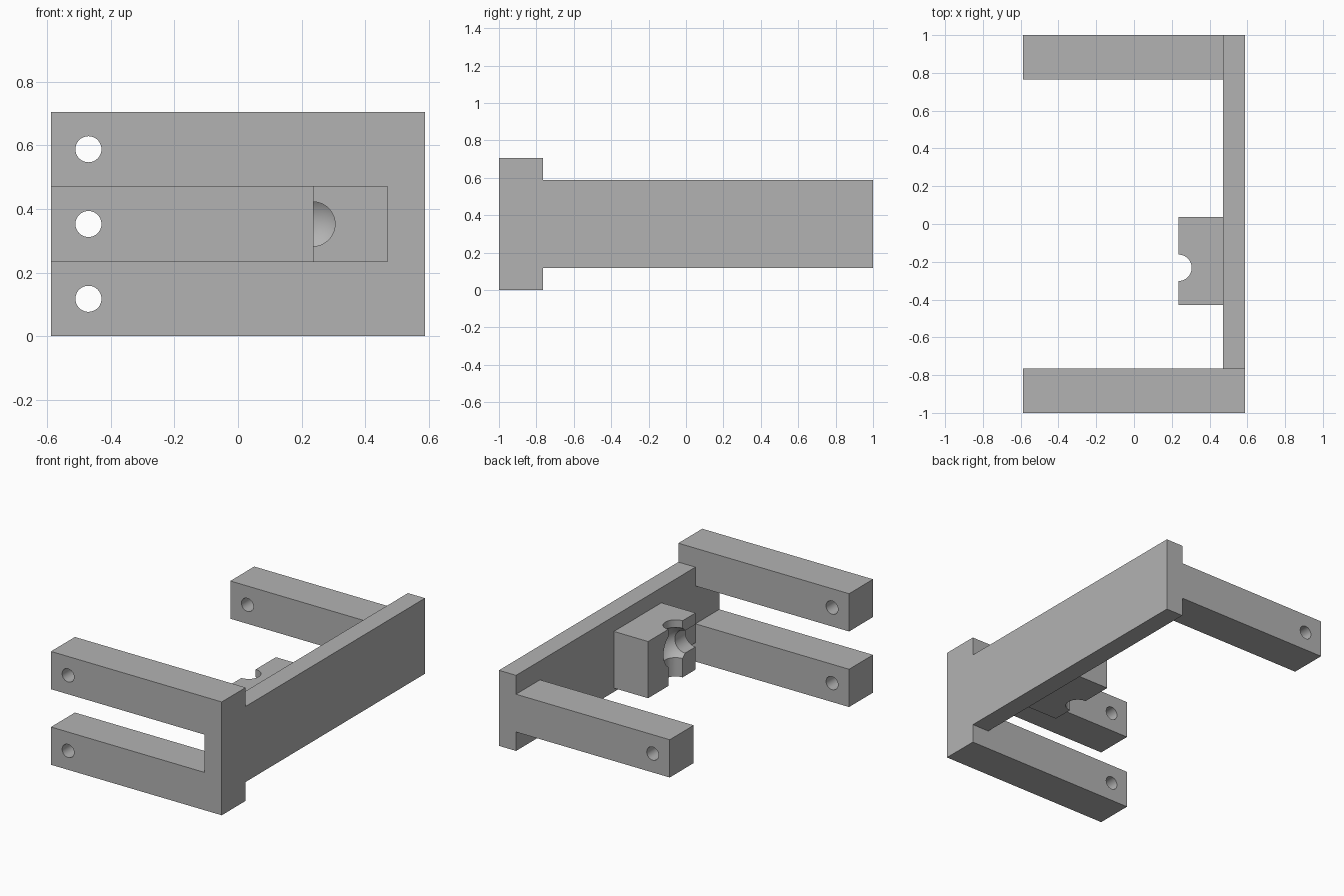
import bpy, bmesh, math
from mathutils import Vector

cube = bpy.data.objects.get("Cube")
if cube:
    bpy.data.objects.remove(cube, do_unlink=True)

U = 2 / 17          # design module
HALF = 5 * U        # half width
MID = 3 * U         # mid height

grey = bpy.data.materials.new("plain_grey")
grey.use_nodes = True
grey.diffuse_color = (0.45, 0.45, 0.45, 1)
grey.node_tree.nodes["Principled BSDF"].inputs["Base Color"].default_value = grey.diffuse_color


def extrude(name, profile, y0, y1):
    """Extrude an (x, z) profile from y0 to y1."""
    bm = bmesh.new()
    face = bm.faces.new([bm.verts.new((x, y0, z)) for x, z in profile])
    new = bmesh.ops.extrude_face_region(bm, geom=[face])["geom"]
    moved = [g for g in new if isinstance(g, bmesh.types.BMVert)]
    bmesh.ops.translate(bm, verts=moved, vec=(0, y1 - y0, 0))
    bmesh.ops.recalc_face_normals(bm, faces=bm.faces)
    mesh = bpy.data.meshes.new(name)
    bm.to_mesh(mesh)
    bm.free()
    mesh.materials.append(grey)
    obj = bpy.data.objects.new(name, mesh)
    bpy.context.collection.objects.link(obj)
    return obj


def box(name, x0, x1, y0, y1, z0, z1):
    return extrude(name, [(x0, z0), (x1, z0), (x1, z1), (x0, z1)], y0, y1)


def activate(obj):
    bpy.ops.object.select_all(action="DESELECT")
    obj.select_set(True)
    bpy.context.view_layer.objects.active = obj


def cut(obj):
    """Subtract the active primitive from obj and delete it."""
    cutter = bpy.context.object
    cutter.hide_render = True
    cutter.data.materials.append(grey)
    mod = obj.modifiers.new("cut", "BOOLEAN")
    mod.operation = "DIFFERENCE"
    mod.solver = "EXACT"
    mod.object = cutter
    activate(obj)
    bpy.ops.object.modifier_apply(modifier=mod.name)
    bpy.data.objects.remove(cutter, do_unlink=True)


def drill(obj, radius, start, end):
    a, b = Vector(start), Vector(end)
    turn = (b - a).to_track_quat("Z", "Y").to_euler()
    bpy.ops.mesh.primitive_cylinder_add(vertices=48, radius=radius, depth=(b - a).length,
                                        location=(a + b) / 2, rotation=turn)
    cut(obj)


# Front fork: two prongs joined at the plate end
fork = extrude("front_fork", [(-HALF, 0), (HALF, 0), (HALF, 6 * U), (-HALF, 6 * U),
                              (-HALF, 4 * U), (4 * U, 4 * U), (4 * U, 2 * U), (-HALF, 2 * U)],
               -1, -1 + 2 * U)
for z in (U, 5 * U):
    drill(fork, 0.041, (-4 * U, -1.1, z), (-4 * U, -0.7, z))

# Back arm with a single pin hole
arm = box("back_arm", -HALF, 4 * U, 1 - 2 * U, 1, 2 * U, 4 * U)
drill(arm, 0.041, (-4 * U, 0.7, MID), (-4 * U, 1.1, MID))

# Long side plate
plate = box("side_plate", 4 * U, HALF, -1 + 2 * U, 1, U, 5 * U)

# Socket block with ball cavity and two open channels
block = box("socket_block", 2 * U, 4 * U, -0.43, 0.037, 0.141, 0.494)
centre = Vector((2 * U, -0.232, MID))
drill(block, 0.07, centre - Vector((0, 0, 0.3)), centre + Vector((0, 0, 0.3)))
drill(block, 0.07, centre - Vector((0, 0.3, 0)), centre)
bpy.ops.mesh.primitive_uv_sphere_add(segments=48, ring_count=24, radius=U, location=centre)
cut(block)

for obj in (fork, arm, plate, block):
    activate(obj)
    bpy.ops.object.shade_smooth_by_angle(angle=math.radians(30))
